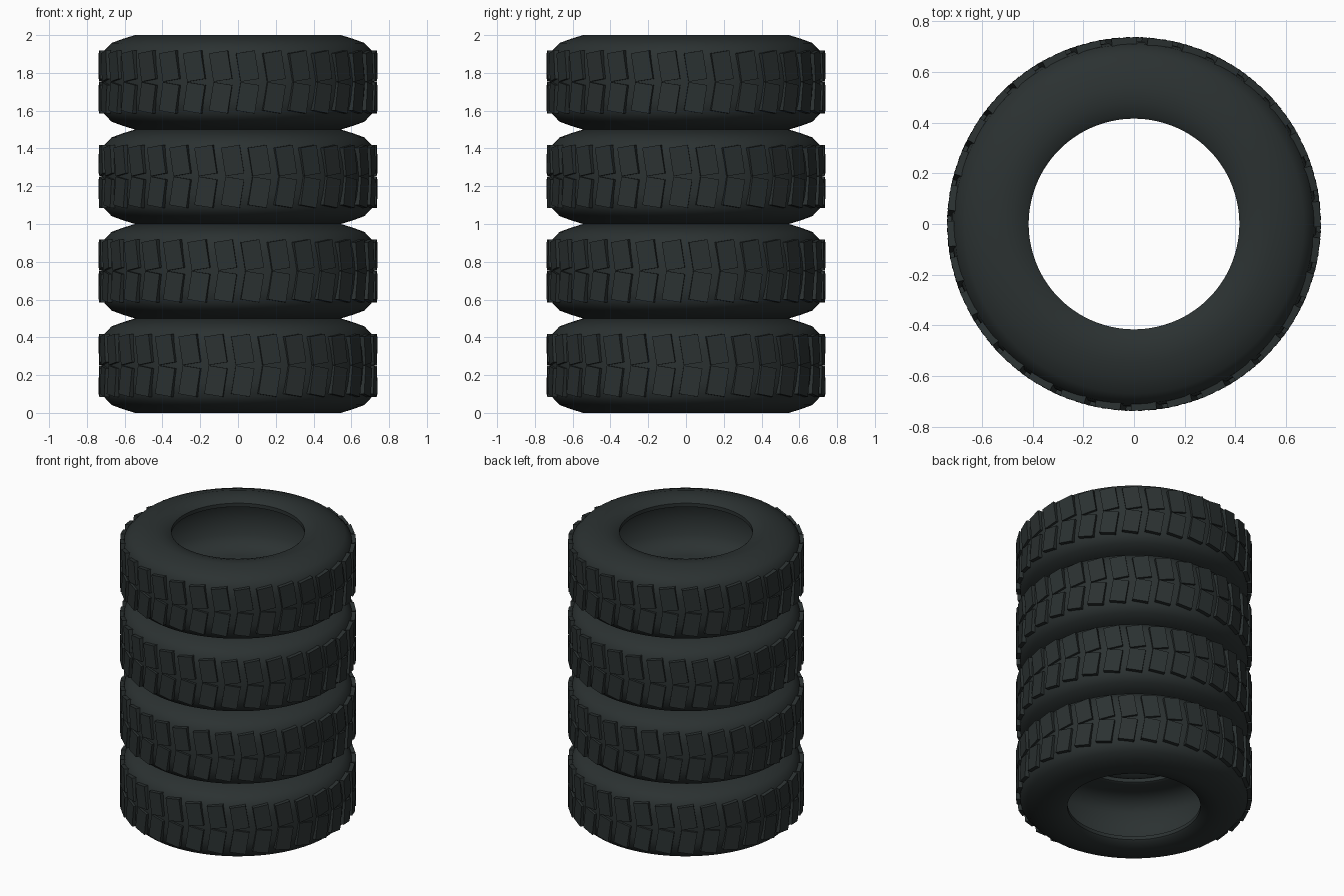
import bpy, bmesh, math
from mathutils import Matrix, Vector

if "Cube" in bpy.data.objects:
    bpy.data.objects.remove(bpy.data.objects["Cube"])

SEGS, BLOCKS, HEIGHT = 96, 32, 0.5

rubber = bpy.data.materials.new("dark_rubber")
rubber.diffuse_color = (0.024, 0.031, 0.031, 1)
rubber.use_nodes = True
rubber.node_tree.nodes["Principled BSDF"].inputs["Base Color"].default_value = rubber.diffuse_color

# Lower half of the closed tyre cross-section (radius, height), outer middle to inner middle
half = [(0.722, 0.25), (0.72, 0.16), (0.71, 0.085), (0.67, 0.042), (0.61, 0.02),
        (0.545, 0.0), (0.48, 0.004), (0.428, 0.02), (0.416, 0.03), (0.416, 0.055),
        (0.43, 0.062), (0.53, 0.055), (0.61, 0.08), (0.655, 0.14), (0.67, 0.25)]
profile = half + [(r, HEIGHT - z) for r, z in reversed(half[1:-1])]


def finish(name, bm, z, turn, angle):
    bmesh.ops.recalc_face_normals(bm, faces=bm.faces)
    mesh = bpy.data.meshes.new(name)
    bm.to_mesh(mesh)
    bm.free()
    mesh.materials.append(rubber)
    ob = bpy.data.objects.new(name, mesh)
    bpy.context.collection.objects.link(ob)
    ob.location.z = z
    ob.rotation_euler.z = turn
    bpy.ops.object.select_all(action='DESELECT')
    ob.select_set(True)
    bpy.context.view_layer.objects.active = ob
    bpy.ops.object.shade_smooth_by_angle(angle=math.radians(angle))
    return ob


def tyre_body(z, turn, i):
    bm = bmesh.new()
    rings = []
    for s in range(SEGS):
        a = 2 * math.pi * s / SEGS
        rings.append([bm.verts.new((r * math.cos(a), r * math.sin(a), h)) for r, h in profile])
    n = len(profile)
    for s in range(SEGS):
        p, q = rings[s], rings[(s + 1) % SEGS]
        for k in range(n):
            bm.faces.new((p[k], q[k], q[(k + 1) % n], p[(k + 1) % n]))
    finish(f"tyre_body_{i}", bm, z, turn, 40)


def tread_blocks(z, turn, i):
    # Two rows of slanted blocks forming a chevron
    bm = bmesh.new()
    size = Matrix.Diagonal(Vector((0.05, 0.1, 0.152, 1)))
    for row, sign in ((0.168, 1), (0.336, -1)):
        for k in range(BLOCKS):
            m = (Matrix.Rotation(2 * math.pi * k / BLOCKS, 4, 'Z')
                 @ Matrix.Translation((0.711, 0, row))
                 @ Matrix.Rotation(-sign * math.radians(9), 4, 'X') @ size)
            bmesh.ops.create_cube(bm, size=1, matrix=m)
    finish(f"tread_blocks_{i}", bm, z, turn, 30)


# Stack of four tyres, each turned a little differently
for i, turn in enumerate((2, 6, 9, 4)):
    t = math.radians(turn)
    tyre_body(i * HEIGHT, t, i + 1)
    tread_blocks(i * HEIGHT, t, i + 1)
